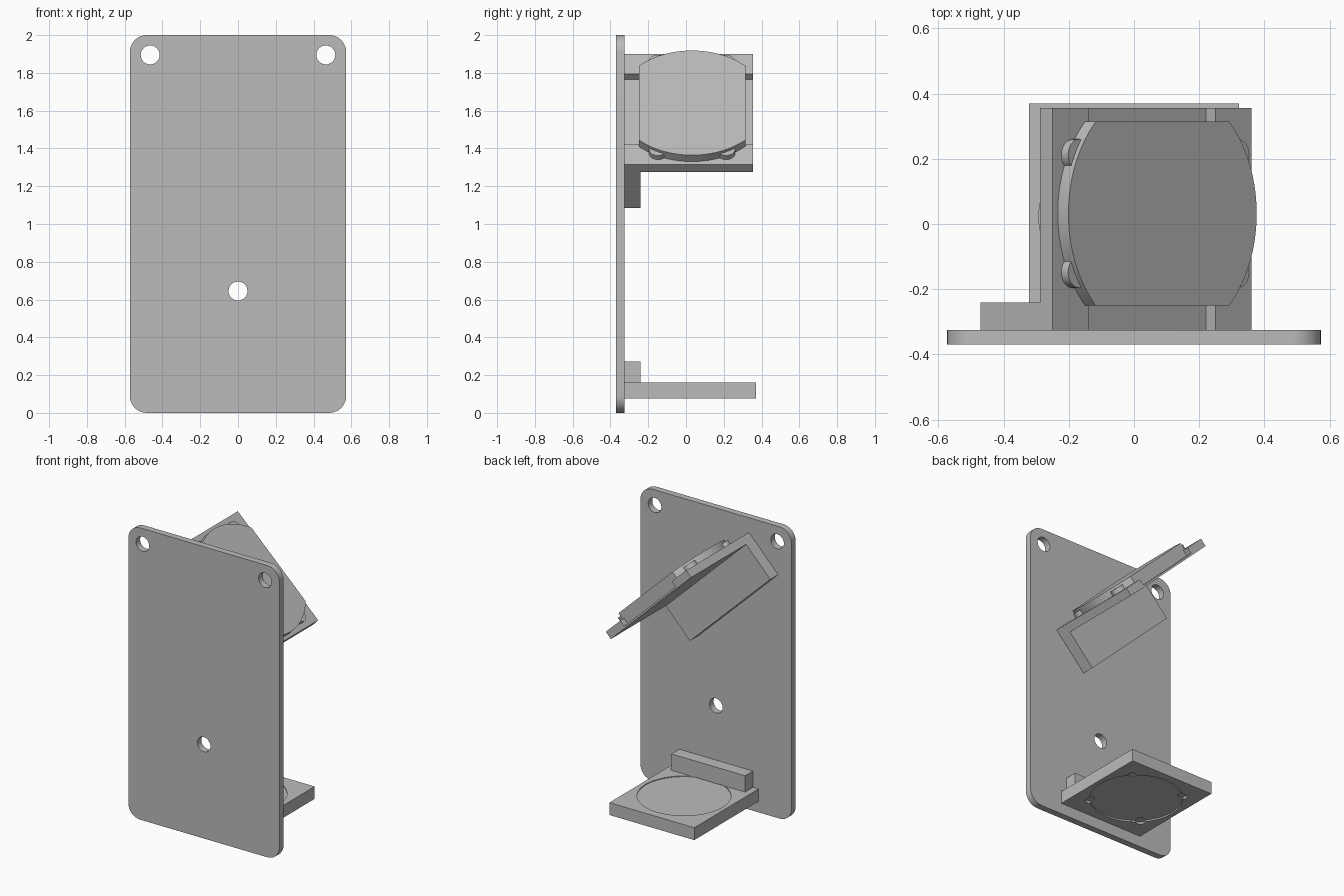
import bpy, bmesh
from math import cos, sin, pi, atan2, sqrt, asin
from mathutils import Matrix

cube = bpy.data.objects.get("Cube")
if cube:
    bpy.data.objects.remove(cube, do_unlink=True)

gray = bpy.data.materials.new("plain_gray")
gray.use_nodes = True
COLOR = (0.5, 0.5, 0.5, 1)
gray.diffuse_color = COLOR
gray.node_tree.nodes["Principled BSDF"].inputs["Base Color"].default_value = COLOR


def prism(name, outline, low, high, place=None):
    """Extrude an XY outline from z = low to z = high, then place it."""
    bm = bmesh.new()
    face = bm.faces.new([bm.verts.new((x, y, low)) for x, y in outline])
    top = bmesh.ops.extrude_face_region(bm, geom=[face])["geom"]
    bmesh.ops.translate(bm, vec=(0, 0, high - low),
                        verts=[v for v in top if isinstance(v, bmesh.types.BMVert)])
    if place:
        bm.transform(place)
    bmesh.ops.recalc_face_normals(bm, faces=bm.faces)
    mesh = bpy.data.meshes.new(name)
    bm.to_mesh(mesh)
    bm.free()
    mesh.materials.append(gray)
    ob = bpy.data.objects.new(name, mesh)
    bpy.context.collection.objects.link(ob)
    return ob


def rect(x0, x1, y0, y1):
    return [(x0, y0), (x1, y0), (x1, y1), (x0, y1)]


def arc(cx, cy, r, start, end, n):
    return [(cx + r * cos(start + (end - start) * i / n),
             cy + r * sin(start + (end - start) * i / n)) for i in range(n + 1)]


def circle(cx, cy, r, n=48):
    return arc(cx, cy, r, 0, 2 * pi, n)[:-1]


def activate(ob):
    bpy.ops.object.select_all(action="DESELECT")
    ob.select_set(True)
    bpy.context.view_layer.objects.active = ob


def cut(ob, cutters):
    for cutter in cutters:
        activate(ob)
        mod = ob.modifiers.new("cut", "BOOLEAN")
        mod.operation, mod.solver, mod.object = "DIFFERENCE", "EXACT", cutter
        bpy.ops.object.modifier_apply(modifier=mod.name)
        bpy.data.objects.remove(cutter, do_unlink=True)


def smooth(ob):
    activate(ob)
    bpy.ops.object.shade_smooth_by_angle(angle=0.6)


# Upright mounting plate with rounded corners and three holes
BACK = -0.325
upright = Matrix.Rotation(pi / 2, 4, "X")  # outline y becomes z, depth becomes -y
W, H, R = 0.573, 2.0, 0.09
outline = []
for k, (cx, cz) in enumerate([(W - R, H - R), (R - W, H - R), (R - W, R), (W - R, R)]):
    outline += arc(cx, cz, R, k * pi / 2, (k + 1) * pi / 2, 8)
plate = prism("mounting_plate", outline, -BACK, 0.37, upright)
cut(plate, [prism("hole_cutter", circle(x, z, 0.05), 0.2, 0.5, upright)
            for x, z in [(-0.465, 1.895), (0.465, 1.895), (0, 0.645)]])
smooth(plate)

# Lower shelf with shallow round pockets and four notches underneath
CY = 0.022
shelf = prism("lower_shelf", rect(-0.322, 0.322, BACK, 0.37), 0.075, 0.16)
cutters = [prism("pocket_cutter", circle(0, CY, 0.292), 0.155, 0.3),
           prism("pocket_cutter", circle(0, CY, 0.292), 0, 0.085)]
for k in range(4):
    a = pi / 4 + k * pi / 2
    cutters.append(prism("notch_cutter",
                         circle(0.292 * cos(a), CY + 0.292 * sin(a), 0.03, 20), 0, 0.09))
cut(shelf, cutters)
smooth(shelf)
prism("lower_shelf_rib", rect(-0.28, 0.28, BACK, -0.24), 0.16, 0.272)

# Tilted frame: local x runs down the slope, local z is the slope normal
tilt = Matrix.Translation((0.055, 0, 1.6075)) @ Matrix.Rotation(atan2(0.585, 0.61), 4, "Y")
HALF, THICK, DEEP = 0.4225, 0.055, 0.042
profile = [(-HALF, -THICK), (HALF, -THICK), (HALF, 0), (0.27, 0), (0.27, -DEEP),
           (-0.27, -DEEP), (-0.27, 0), (-HALF, 0)]
prism("tilted_channel_plate", profile, -0.355, -BACK, tilt @ upright)
prism("tilted_rib", rect(-HALF, HALF, BACK, -0.24), -0.32, -THICK, tilt)

# Round disc with two flat sides, seated in the channel
DY, DR, FLAT = 0.032, 0.4, 0.282
a = asin(FLAT / DR)
disc_outline = arc(0, DY, DR, -a, a, 28) + arc(0, DY, DR, pi - a, pi + a, 28)
chord = sqrt(DR ** 2 - FLAT ** 2)
smooth(prism("tilted_disc", disc_outline, 0, 0.047, tilt))
prism("disc_seat", rect(-min(chord, 0.27), min(chord, 0.27), DY - FLAT, DY + FLAT),
      -DEEP, 0, tilt)

# Four small round bosses at the disc rim
for sx in (-1, 1):
    for sy in (-1, 1):
        smooth(prism("rim_boss", circle(sx * 0.337, DY + sy * 0.18, 0.048, 24),
                     0, 0.03, tilt))
